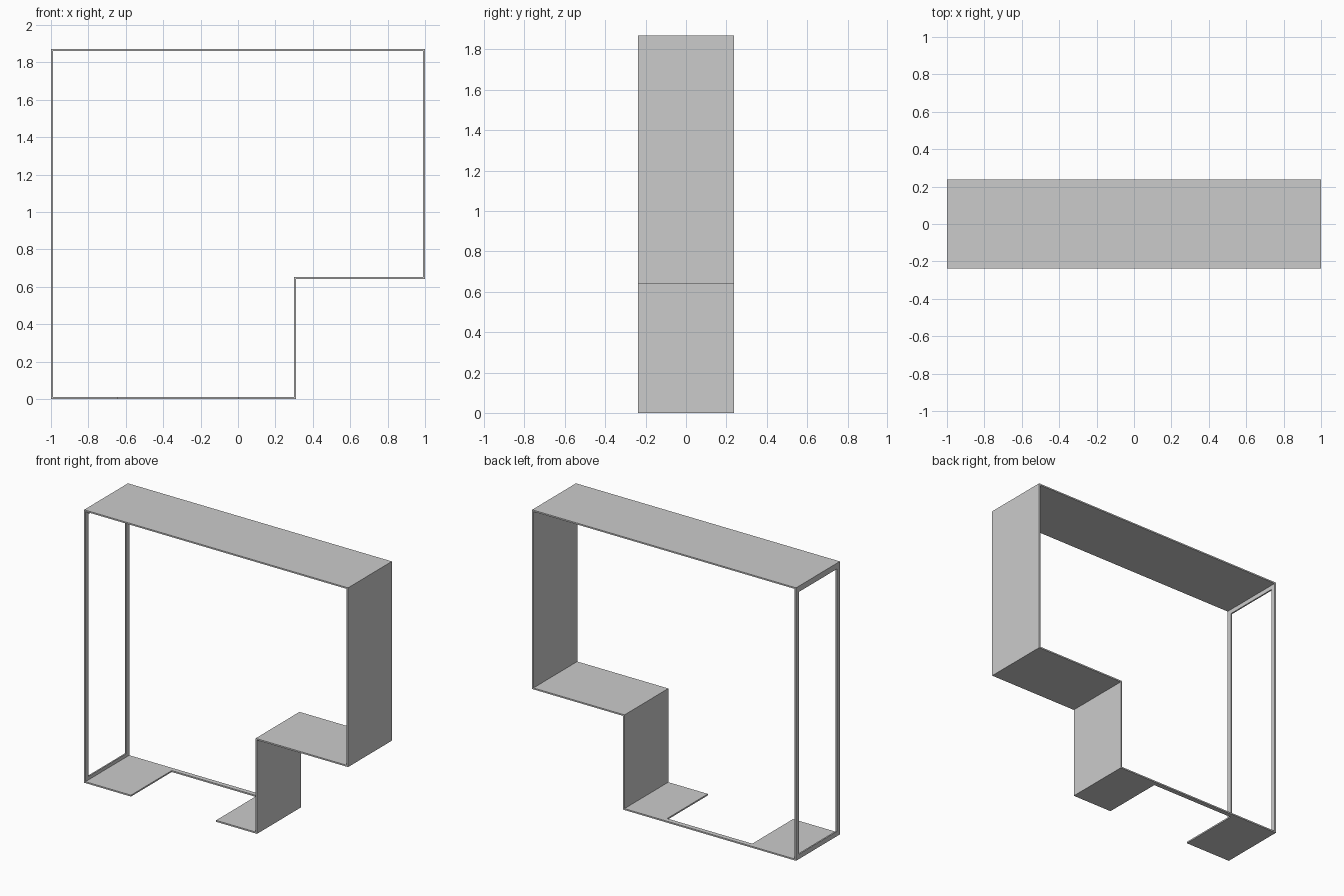
import bpy
import bmesh
from mathutils import Matrix, Vector

cube = bpy.data.objects.get("Cube")
if cube:
    bpy.data.objects.remove(cube, do_unlink=True)

# Single grey finish
grey = bpy.data.materials.new("grey")
grey.use_nodes = True
colour = (0.6, 0.6, 0.6, 1.0)
grey.diffuse_color = colour
grey.node_tree.nodes["Principled BSDF"].inputs["Base Color"].default_value = colour

T = 0.01        # sheet thickness
D = 0.237       # half depth
RAIL = 0.033    # width of the narrow rails
STEP_X, STEP_Z, TOP = 0.31, 0.652, 1.87


def plate(name, x, y, z):
    """Flat sheet spanning the given (min, max) ranges."""
    lo, hi = Vector((x[0], y[0], z[0])), Vector((x[1], y[1], z[1]))
    mesh = bpy.data.meshes.new(name)
    bm = bmesh.new()
    bmesh.ops.create_cube(
        bm, size=1,
        matrix=Matrix.Translation((lo + hi) / 2) @ Matrix.Diagonal((*(hi - lo), 1)))
    bm.to_mesh(mesh)
    bm.free()
    mesh.materials.append(grey)
    obj = bpy.data.objects.new(name, mesh)
    bpy.context.collection.objects.link(obj)
    return obj


full = (-D, D)

# Solid shell: roof, tall wall, ledge and lower wall
plate("roof", (-1, 1), full, (TOP - T, TOP))
plate("upper_wall", (1 - T, 1), full, (STEP_Z - T, TOP - T))
plate("ledge", (STEP_X - T, 1 - T), full, (STEP_Z - T, STEP_Z))
plate("lower_wall", (STEP_X - T, STEP_X), full, (0, STEP_Z - T))

# Floor: two panels joined by a narrow rail along the back
plate("floor_outer_panel", (-1, -0.645), full, (0, T))
plate("floor_inner_panel", (0.0, STEP_X - T), full, (0, T))
plate("floor_back_rail", (-0.645, 0.0), (D - RAIL, D), (0, T))

# Open end frame: two posts and two cross rails
end = (-1, -1 + T)
for side, y in (("front", (-D, -D + RAIL)), ("back", (D - RAIL, D))):
    plate(f"end_{side}_post", end, y, (T, TOP - T))
gap = (-D + RAIL, D - RAIL)
plate("end_bottom_rail", end, gap, (T, RAIL))
plate("end_top_rail", end, gap, (TOP - 0.04, TOP - T))
